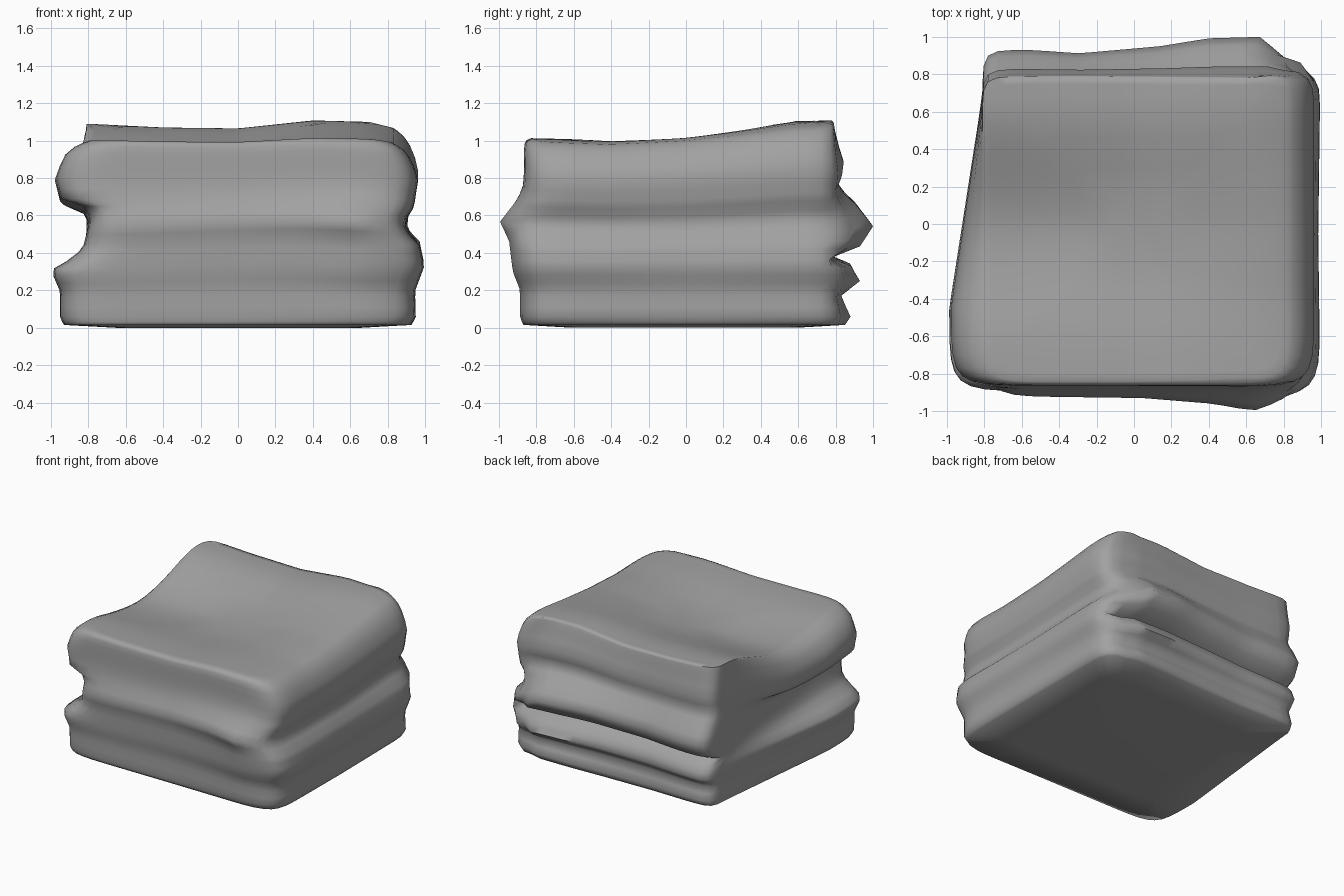
import bpy, bmesh, math

if "Cube" in bpy.data.objects:
    bpy.data.objects.remove(bpy.data.objects["Cube"])

# Silhouette profiles of the four sides: (height, offset)
LEFT = [(0, -.93), (.04, -.95), (.2, -.95), (.32, -1), (.38, -.9), (.44, -.83), (.6, -.79),
        (.66, -.83), (.70, -.95), (.82, -.98), (.94, -.92), (.98, -.86), (1, -.8)]
RIGHT = [(0, .92), (.05, .95), (.2, .945), (.34, 1), (.47, .97), (.53, .89), (.6, .89),
         (.67, .94), (.83, .965), (.93, .92), (.98, .88), (1, .83)]
FRONT = [(0, -.87), (.04, -.89), (.2, -.89), (.3, -.93), (.46, -.95), (.56, -1), (.66, -.92),
         (.73, -.875), (.85, -.865), (.96, -.87), (.99, -.85), (1, -.82)]
BACK = [(0, .85), (.05, .88), (.17, .83), (.25, .93), (.33, .88), (.37, .75), (.42, .93),
        (.51, 1), (.62, .9), (.69, .81), (.79, .85), (.9, .81), (.98, .79), (1, .78)]
# How strongly the front and back folds bulge along x
FRONT_BULGE = [(-1, .42), (0, .5), (.45, .72), (.7, 1), (.85, .75), (1, .6)]
BACK_BULGE = [(-1, .65), (-.7, .65), (-.4, .56), (.1, .75), (.4, .96), (.72, 1), (.78, .55),
              (.9, .5), (.94, .1), (1, 0)]
LEVELS = [0, .02, .05, .11, .17, .21, .25, .29, .33, .37, .42, .46, .51, .56, .61, .66,
          .70, .75, .81, .87, .93, .97, .99, 1]
SIDE = 20


def interp(table, t):
    if t <= table[0][0]:
        return table[0][1]
    for (a, p), (b, q) in zip(table, table[1:]):
        if t <= b:
            return p + (q - p) * (t - a) / (b - a)
    return table[-1][1]


def clamp(t):
    return max(0, min(1, t))


def top_lift(x, y):
    # Sagging top: low front, raised back edge, dips along x and on the left
    lift = interp([(-.85, .01), (-.4, .0), (0, .025), (.3, .06), (.6, .1), (.8, .1)], y)
    wave = interp([(-.8, -.01), (-.4, -.03), (0, -.035), (.4, .008), (.7, 0), (.9, -.05)], x)
    sag = -.09 * math.cos(clamp(abs(y + .02) / .65) * math.pi / 2) ** 2 * clamp((.8 - x) / 1.3)
    return lift + sag + wave * (.5 + .5 * clamp((y + .8) / 1.5))


def rounded_square():
    pts = []
    for k in range(4):
        for i in range(SIDE):
            t = math.tan((-1 + 2 * i / SIDE) * math.pi / 4)
            t = math.sin(t * math.pi / 2) * .5 + t * .5
            u, v = [(t, -1), (1, t), (-t, 1), (-1, -t)][k]
            n = 11 if v < 0 else 20
            r = (abs(u) ** n + abs(v) ** n) ** (-1 / n)
            pts.append((u * r, v * r))
    return pts


def place(u, v, h, scale=1):
    k = clamp((v + .5) / 1.3)
    x0 = interp(LEFT, h) * (1 - k) - .81 * k
    x1 = .95 + (interp(RIGHT, h) - .95) * (1 if h > .8 else .75 + .25 * abs(v))
    y0 = -.86 + (interp(FRONT, h) + .86) * interp(FRONT_BULGE, u)
    y1 = .8 + (interp(BACK, h) - .8) * interp(BACK_BULGE, u)
    u, v = u * scale, v * scale
    x = x0 + (x1 - x0) * (u + 1) / 2
    y = y0 + (y1 - y0) * (v + 1) / 2
    w = clamp((h - .3) / .7)
    z = h + w * top_lift(x, y) + .015 * math.sin(3 * x + 1) * math.sin(math.pi * h)
    return x, y, z


def bridge(bm, a, b):
    for i in range(len(a)):
        j = (i + 1) % len(a)
        bm.faces.new((a[i], a[j], b[j], b[i]))


# Folded cloth stack: base, pleated sides and sagging top
bm = bmesh.new()
outline = rounded_square()
rings = []
for h in LEVELS:
    ring = []
    for u, v in outline:
        x, y, z = place(u, v, h)
        ring.append(bm.verts.new((x, y, z + .015 * max(0, 1 - h * 8))))
    rings.append(ring)
for s in (.95, .88, .76, .6, .4, .2):
    rings.append([bm.verts.new(place(u, v, 1, s)) for u, v in outline])
for a, b in zip(rings, rings[1:]):
    bridge(bm, a, b)
bm.faces.new(rings[-1])

# Slightly bowed underside
under = [bm.verts.new(place(u, v, 0, .7)) for u, v in outline]
bridge(bm, under, rings[0])
bm.faces.new(list(reversed(under)))
bmesh.ops.recalc_face_normals(bm, faces=bm.faces[:])

mesh = bpy.data.meshes.new("folded_cloth_stack")
bm.to_mesh(mesh)
bm.free()
cloth = bpy.data.objects.new("folded_cloth_stack", mesh)
bpy.context.collection.objects.link(cloth)
bpy.context.view_layer.objects.active = cloth
cloth.select_set(True)
bpy.ops.object.shade_smooth_by_angle(angle=math.radians(75))

# Mid grey cloth
grey = bpy.data.materials.new("grey_cloth")
grey.diffuse_color = (.36, .36, .36, 1)
grey.use_nodes = True
grey.node_tree.nodes["Principled BSDF"].inputs["Base Color"].default_value = grey.diffuse_color
mesh.materials.append(grey)
